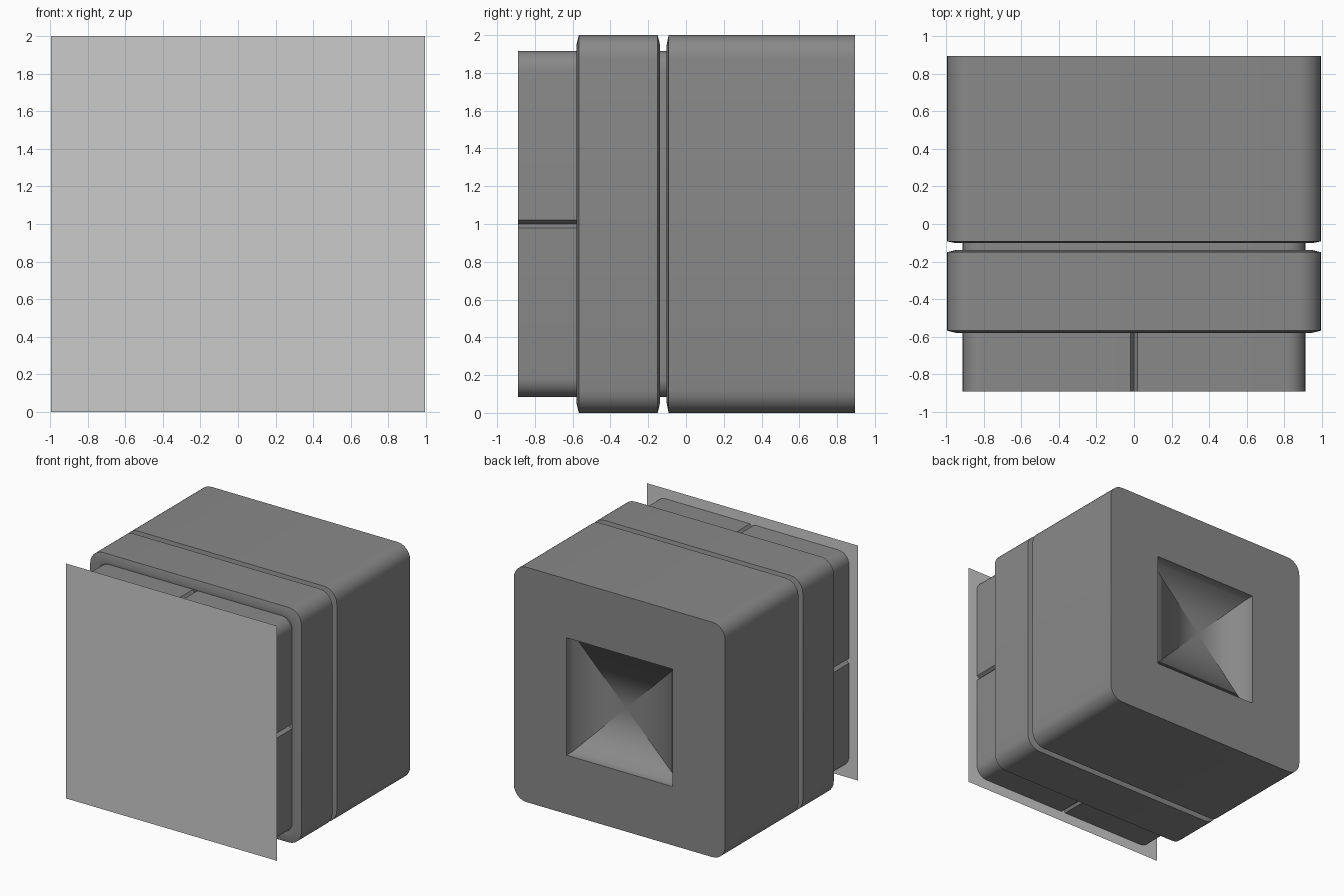
import bpy, math

if "Cube" in bpy.data.objects:
    bpy.data.objects.remove(bpy.data.objects["Cube"])

W, BACK, FRONT = 0.995, 0.895, -0.895
HOLE, DEPTH = 0.5, 0.09
SEG = 6
CORNERS = [(1, 1), (-1, 1), (-1, -1), (1, -1)]

dark = bpy.data.materials.new("dark_grey")
dark.diffuse_color = (0.25, 0.25, 0.25, 1)
dark.use_nodes = True
dark.node_tree.nodes["Principled BSDF"].inputs["Base Color"].default_value = dark.diffuse_color


def make(name, verts, faces, mat=None):
    me = bpy.data.meshes.new(name)
    me.from_pydata(verts, [], faces)
    me.update()
    ob = bpy.data.objects.new(name, me)
    bpy.context.collection.objects.link(ob)
    if mat:
        me.materials.append(mat)
    return ob


def smooth(ob, angle):
    bpy.ops.object.select_all(action='DESELECT')
    ob.select_set(True)
    bpy.context.view_layer.objects.active = ob
    bpy.ops.object.shade_smooth_by_angle(angle=math.radians(angle))


def outline(half, radius, notch=0.0):
    """Rounded square in x/z, optionally with a V notch midway along each side."""
    pts = []
    for q, (sx, sz) in enumerate(CORNERS):
        for k in range(SEG + 1):
            a = (q + k / SEG) * math.pi / 2
            pts.append((sx * (half - radius) + radius * math.cos(a),
                        sz * (half - radius) + radius * math.sin(a)))
        if notch:
            a = (q + 1) * math.pi / 2
            c, s = math.cos(a), math.sin(a)
            for along, out in ((-notch, half), (0, half - 1.5 * notch), (notch, half)):
                pts.append((c * out - s * along, s * out + c * along))
    return pts


def loft(rings):
    """Join (y, outline) rings into a tube."""
    n = len(rings[0][1])
    verts = [(x * W, y, z + 1) for y, o in rings for x, z in o]
    faces = [(r * n + i, (r + 1) * n + i, (r + 1) * n + (i + 1) % n, r * n + (i + 1) % n)
             for r in range(len(rings) - 1) for i in range(n)]
    return verts, faces


# main body: chamfered front block, narrow groove, large rear block
profile = [(-0.575, 0.917), (-0.58, 0.95), (-0.567, 1.0), (-0.15, 1.0),
           (-0.138, 0.95), (-0.138, 0.917), (-0.102, 0.917), (-0.102, 0.95),
           (-0.092, 1.0), (BACK, 1.0)]
verts, faces = loft([(y, outline(h, 0.12 - (1 - h) * 0.3)) for y, h in profile])

# rear face around the square opening
n = 4 * (SEG + 1)
base, hole = len(verts) - n, len(verts)
verts += [(sx * HOLE, BACK, sz * HOLE + 1) for sx, sz in CORNERS]
for q in range(4):
    first, nq = base + q * (SEG + 1), (q + 1) % 4
    faces.append([hole + q] + [first + k for k in range(SEG, -1, -1)])
    faces.append([first + SEG, hole + q, hole + nq, base + nq * (SEG + 1)])
smooth(make("body", verts, faces, dark), 30)

# narrower front neck with a V seam on each side
verts, faces = loft([(y, outline(0.917, 0.1, 0.02)) for y in (-0.89, -0.575)])
smooth(make("front_neck", verts, faces, dark), 30)

# rear recess: four softly shaded panels meeting along the diagonals
verts, faces = [], []
for q in range(4):
    a, b = CORNERS[q], CORNERS[(q + 1) % 4]
    i = len(verts)
    for (sx, sz), y in ((a, BACK), (b, BACK), (b, BACK - DEPTH), (a, BACK - DEPTH)):
        verts.append((sx * HOLE, y, sz * HOLE + 1))
    verts.append((0, BACK - DEPTH, 1))
    faces += [(i + 3, i + 2, i + 1, i), (i + 4, i + 2, i + 3)]
recess = make("rear_recess", verts, faces, dark)
for p in recess.data.polygons:
    p.use_smooth = True

# flat front panel
make("front_panel", [(-W, FRONT, 0), (W, FRONT, 0), (W, FRONT, 2), (-W, FRONT, 2)],
     [(0, 1, 2, 3)])
